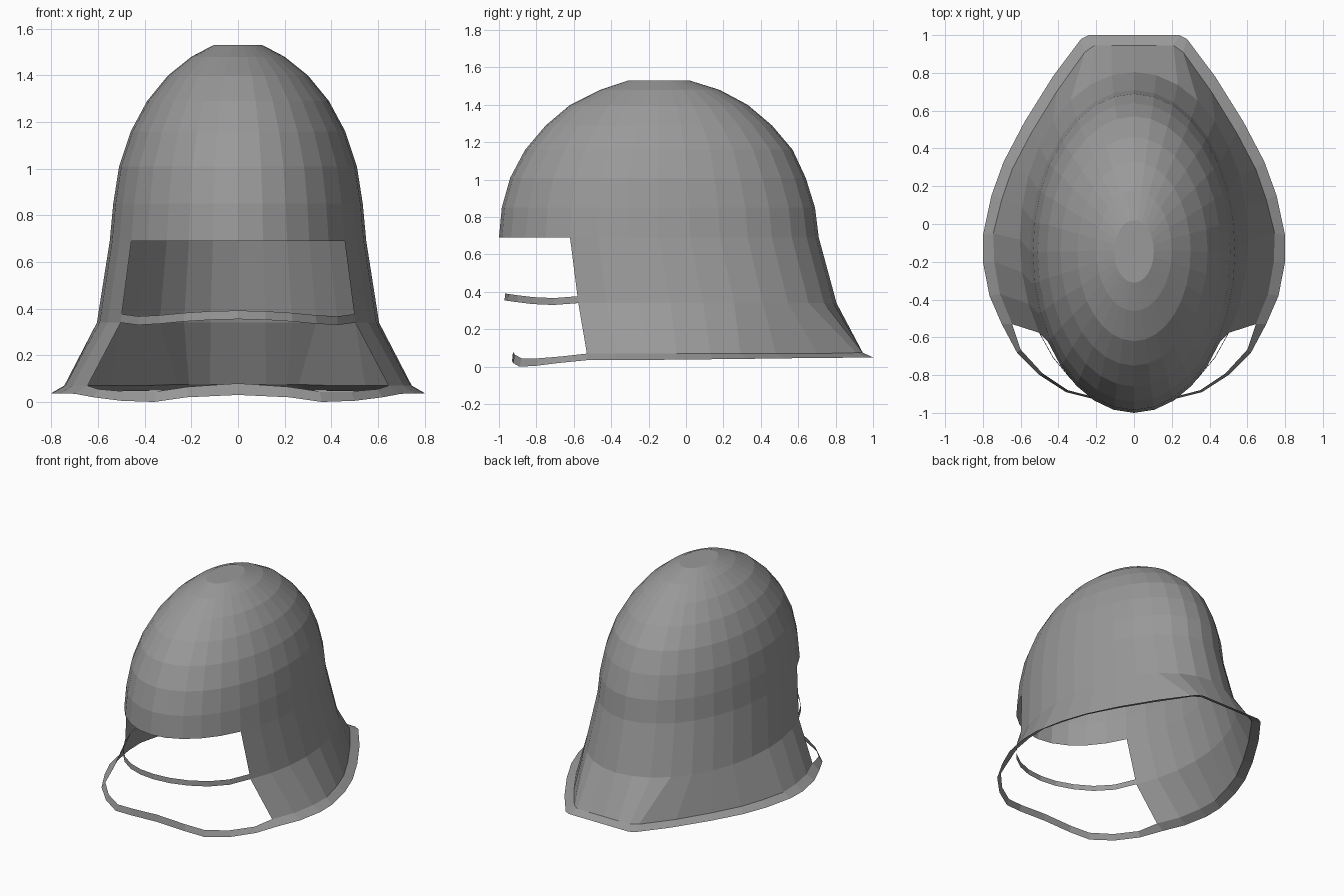
import bpy, math

if "Cube" in bpy.data.objects:
    bpy.data.objects.remove(bpy.data.objects["Cube"])

SEG = 32          # columns around the helmet
OPEN = 5          # columns each side of the front centre left open

steel = bpy.data.materials.new("grey steel")
steel.diffuse_color = (0.32, 0.32, 0.32, 1)
steel.use_nodes = True
steel.node_tree.nodes["Principled BSDF"].inputs["Base Color"].default_value = steel.diffuse_color


def ellipse(z, half_x, front, back):
    """Ring of points starting at the back centre."""
    c, h = (front + back) / 2, (back - front) / 2
    return [(half_x * math.sin(2 * math.pi * i / SEG),
             c + h * math.cos(2 * math.pi * i / SEG), z) for i in range(SEG)]


def mirrored(half):
    """Full ring from its right half, back centre to front centre."""
    return half + [(-x, y, z) for x, y, z in half[-2:0:-1]]


def build(name, rings, columns, cap=False):
    """Join neighbouring rings with quads over the chosen columns."""
    verts = [p for ring in rings for p in ring]
    faces = []
    for r in range(len(rings) - 1):
        for i in columns:
            j = (i + 1) % SEG
            faces.append((r * SEG + i, (r + 1) * SEG + i,
                          (r + 1) * SEG + j, r * SEG + j))
    if cap:
        faces.append(tuple(range(SEG)))
    # rings run clockwise from above, so turn the faces outward
    faces = [f[::-1] for f in faces]
    me = bpy.data.meshes.new(name)
    me.from_pydata(verts, [], faces)
    me.materials.append(steel)
    ob = bpy.data.objects.new(name, me)
    bpy.context.collection.objects.link(ob)
    # drop points not used by any face
    import bmesh
    bm = bmesh.new()
    bm.from_mesh(me)
    bmesh.ops.delete(bm, geom=[v for v in bm.verts if not v.link_faces], context='VERTS')
    bmesh.ops.recalc_face_normals(bm, faces=bm.faces) if cap else None
    bm.to_mesh(me)
    bm.free()
    return ob


front = SEG // 2
everywhere = range(SEG)
closed_side = [i for i in everywhere if not front - OPEN <= i < front + OPEN]
face_side = range(front - OPEN, front + OPEN)

# dome: height, half width, front y, back y
dome = [ellipse(*p) for p in (
    (1.53, .105, -.31, .02), (1.48, .20, -.46, .18), (1.40, .30, -.62, .33),
    (1.29, .39, -.75, .46), (1.16, .46, -.86, .57), (1.01, .51, -.94, .64),
    (.85, .535, -.985, .69), (.69, .55, -1.0, .71))]
build("dome", dome, everywhere, cap=True)

# flared rim: inner and outer edges
inner_edge = mirrored([
    (0, .945, .075), (.12, .945, .075), (.21, .945, .075), (.26, .91, .075),
    (.41, .70, .07), (.545, .48, .07), (.645, .29, .07), (.70, .13, .07),
    (.745, -.05, .07), (.74, -.20, .07), (.71, -.37, .07), (.645, -.53, .07),
    (.60, -.665, .055), (.485, -.79, .045), (.35, -.88, .045),
    (.215, -.915, .065), (0, -.925, .08)])
outer_edge = mirrored([
    (0, 1, .05), (.15, 1, .05), (.24, 1, .05), (.28, .98, .05),
    (.43, .78, .047), (.58, .54, .045), (.69, .33, .042), (.755, .15, .04),
    (.80, -.06, .038), (.80, -.20, .036), (.765, -.38, .036), (.70, -.53, .035),
    (.62, -.68, .02), (.50, -.80, .005), (.36, -.89, 0),
    (.22, -.925, .02), (0, -.93, .03)])
build("rim", [inner_edge, outer_edge], everywhere)

# neck and skirt, open at the face
neck_base = ellipse(.34, .605, -.97, .805)
build("neck_and_skirt", [dome[-1], neck_base, inner_edge], closed_side)

# wavy bar across the face opening
wave = {0: .355, 1: .352, 2: .345, 3: .335, 4: .33, 5: .34}
lower = [(x, y, wave.get(abs(i - front), z)) for i, (x, y, z) in enumerate(neck_base)]
upper = [(x * .995, y * .997, z + .037) for x, y, z in lower]
build("face_bar", [upper, lower], face_side)
